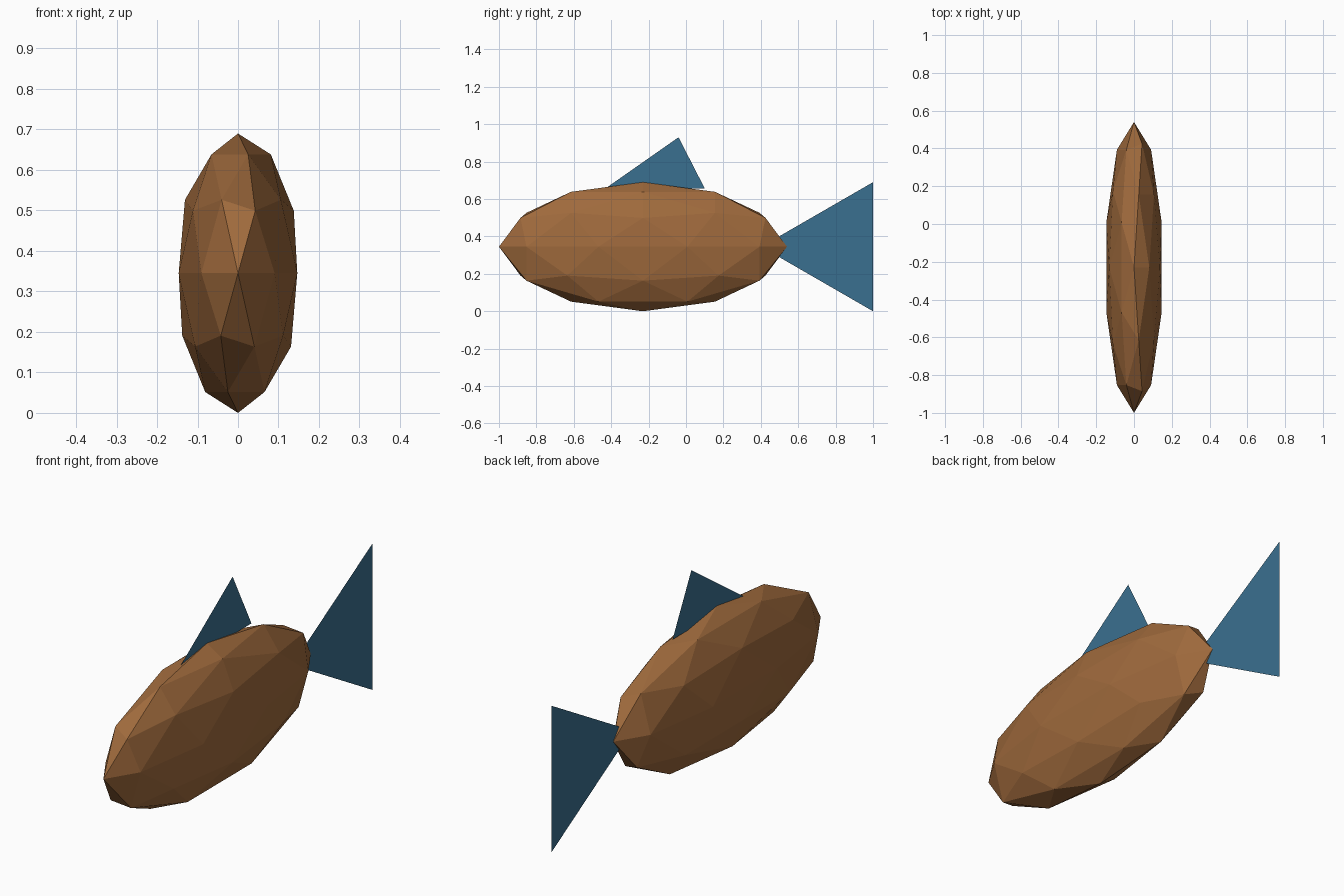
import bpy, bmesh
from mathutils import Matrix

if "Cube" in bpy.data.objects:
    bpy.data.objects.remove(bpy.data.objects["Cube"])


def material(name, rgb):
    m = bpy.data.materials.new(name)
    m.diffuse_color = (*rgb, 1)
    m.use_nodes = True
    m.node_tree.nodes["Principled BSDF"].inputs["Base Color"].default_value = m.diffuse_color
    return m


def finish(name, bm, mat):
    mesh = bpy.data.meshes.new(name)
    bm.to_mesh(mesh)
    bm.free()
    mesh.materials.append(mat)
    obj = bpy.data.objects.new(name, mesh)
    bpy.context.collection.objects.link(obj)
    return obj


def fin(name, profile, mat):
    """Flat fin in the x = 0 plane from (y, z) points."""
    bm = bmesh.new()
    bm.faces.new([bm.verts.new((0, y, z)) for y, z in profile])
    finish(name, bm, mat)


brown = material("brown", (0.35, 0.145, 0.046))
blue = material("slate blue", (0.042, 0.162, 0.28))

# Body: stretched low-poly icosphere
bm = bmesh.new()
bmesh.ops.create_icosphere(bm, subdivisions=2, radius=1)
bm.transform(Matrix.Translation((0, -0.23, 0.345)) @ Matrix.Diagonal((0.154, 0.77, 0.345, 1)))
finish("body", bm, brown)

# Tail and back fins: single flat triangles
fin("tail_fin", [(0.402, 0.345), (1.0, 0.0), (1.0, 0.69)], blue)
fin("dorsal_fin", [(-0.43, 0.657), (0.10, 0.657), (-0.04, 0.93)], blue)
